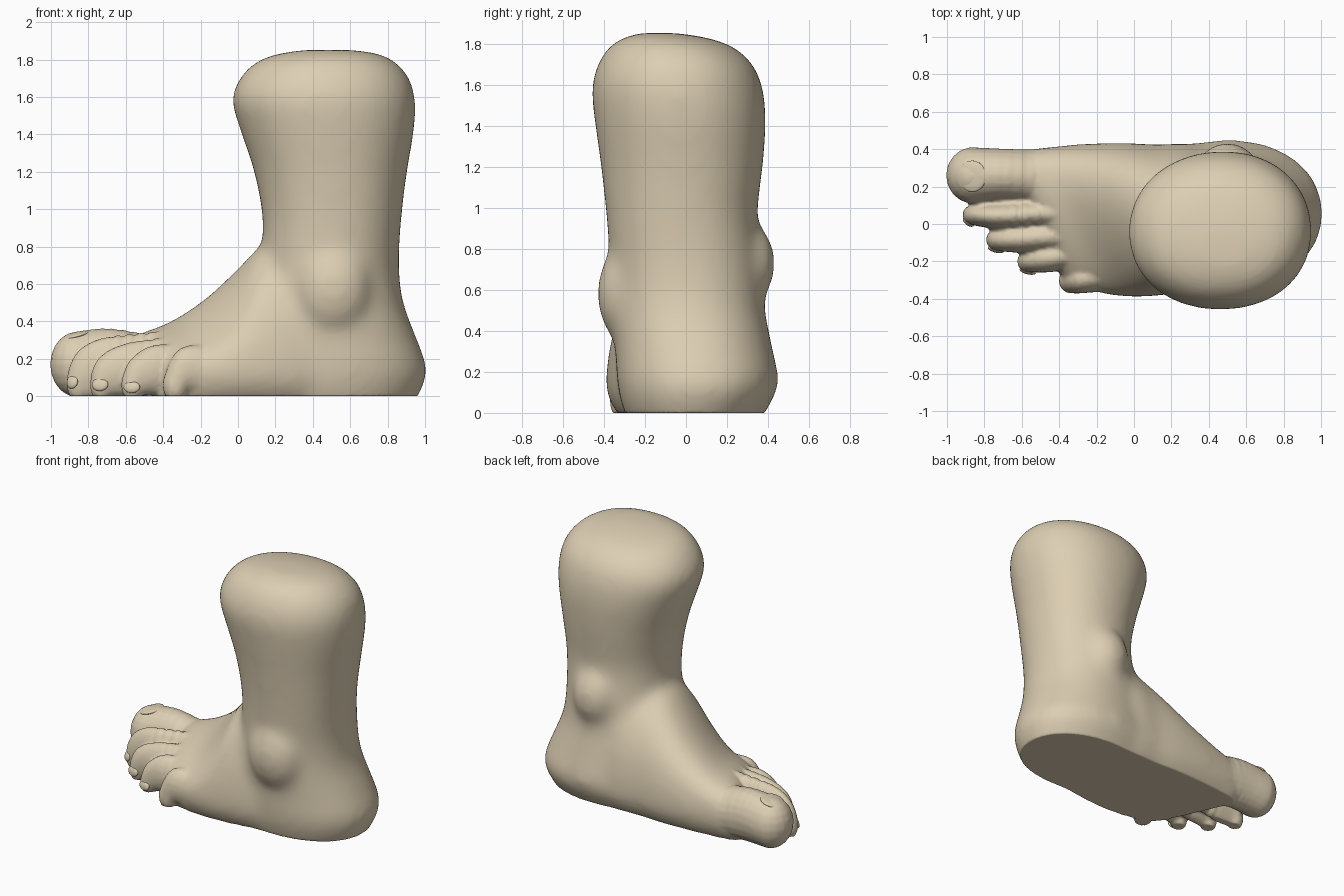
import bpy
from math import sin, cos, pi
from mathutils import Vector, Matrix

if "Cube" in bpy.data.objects:
    bpy.data.objects.remove(bpy.data.objects["Cube"])

tan = bpy.data.materials.new("tan_skin")
tan.diffuse_color = (.72, .62, .45, 1)
tan.use_nodes = True
tan.node_tree.nodes["Principled BSDF"].inputs["Base Color"].default_value = tan.diffuse_color


def catmull(rows, steps):
    """Smoothly interpolate a table of parameter rows."""
    out = []
    for i in range(len(rows) - 1):
        a, b, c, d = (rows[max(0, min(len(rows) - 1, i + k))] for k in (-1, 0, 1, 2))
        for s in range(steps):
            t = s / steps
            out.append([0.5 * (2*q + (r-p)*t + (2*p-5*q+4*r-w)*t*t + (3*q-p-3*r+w)*t**3)
                        for p, q, r, w in zip(a, b, c, d)])
    return out + [list(rows[-1])]


def spow(v, e):
    return (1 if v >= 0 else -1) * abs(v) ** e


def loft(verts, faces, rings):
    """Append a closed, capped skin over rings of points."""
    n, o, m = len(rings[0]), len(verts), len(rings)
    for r in rings:
        verts.extend(r)
    for j in range(m - 1):
        for i in range(n):
            a, b = o + j*n, o + (j+1)*n
            k = (i + 1) % n
            faces.append((a+i, a+k, b+k, b+i))
    faces.append(tuple(range(o + n - 1, o - 1, -1)))
    faces.append(tuple(range(o + (m-1)*n, o + m*n)))


def ellipsoid(verts, faces, c, r, n=18, m=11):
    rings = []
    for j in range(m):
        t = -pi/2 + pi * (j + .25) / (m - .5)
        rings.append([(c[0] + r[0]*cos(t)*cos(2*pi*i/n), c[1] + r[1]*cos(t)*sin(2*pi*i/n),
                       c[2] + r[2]*sin(t)) for i in range(n)])
    loft(verts, faces, rings)


def fuse(verts, faces, voxel, smooth):
    """Weld overlapping volumes into one skin, relax it, return its points and faces."""
    me = bpy.data.meshes.new("tmp")
    me.from_pydata(verts, [], faces)
    ob = bpy.data.objects.new("tmp", me)
    bpy.context.collection.objects.link(ob)
    r = ob.modifiers.new("remesh", 'REMESH')
    r.mode, r.voxel_size = 'VOXEL', voxel
    s = ob.modifiers.new("smooth", 'SMOOTH')
    s.factor, s.iterations = 0.5, smooth
    ev = ob.evaluated_get(bpy.context.evaluated_depsgraph_get()).data
    out = [tuple(v.co) for v in ev.vertices], [tuple(p.vertices) for p in ev.polygons]
    bpy.data.objects.remove(ob)
    return out


def finish(verts, faces, name):
    me = bpy.data.meshes.new(name)
    me.from_pydata(verts, [], faces)
    me.shade_smooth()
    me.materials.append(tan)
    bpy.context.collection.objects.link(bpy.data.objects.new(name, me))


N = 48
V, F = [], []

# Leg and heel: z, x front, x back, y min, y max
leg = [(-.20, .10, .84, -.20, .26), (.0, .02, .965, -.30, .385), (.14, .0, 1.012, -.335, .452),
       (.30, .03, .96, -.345, .425), (.50, .08, .885, -.365, .385), (.70, .12, .862, -.37, .37),
       (.95, .13, .875, -.388, .348), (1.2, .085, .905, -.415, .375), (1.42, .012, .942, -.445, .39),
       (1.58, -.033, .950, -.460, .375), (1.7, .008, .918, -.43, .325), (1.79, .10, .84, -.37, .22),
       (1.835, .23, .74, -.29, .07), (1.852, .36, .6, -.22, -.06)]
rings = []
for z, x0, x1, y0, y1 in catmull(leg, 5):
    rings.append([((x0+x1)/2 + (x1-x0)/2 * spow(cos(2*pi*i/N), .94),
                   (y0+y1)/2 + (y1-y0)/2 * spow(sin(2*pi*i/N), .94), z) for i in range(N)])
loft(V, F, rings)

# Instep and forefoot: x, slant of section, y min, y max, top z, ridge offset
foot = [(-.52, -.45, -.30, .36, .24, .10), (-.45, -.45, -.345, .39, .33, .13),
        (-.30, -.40, -.38, .412, .39, .13), (-.15, -.25, -.392, .43, .51, .10),
        (0, -.10, -.392, .435, .675, .05), (.12, 0, -.385, .425, .80, 0),
        (.3, 0, -.36, .43, .84, -.02), (.5, 0, -.30, .38, .6, 0)]
rings = []
for x, k, y0, y1, zt, sk in catmull(foot, 5):
    ring = []
    for i in range(N):
        c, s = cos(2*pi*i/N), sin(2*pi*i/N)
        y = (y0+y1)/2 + (y1-y0)/2 * c + sk * max(s, 0)**2
        z = .15 + ((zt - .15) * spow(s, .95) if s > 0 else .3 * s)
        ring.append((x + k*y, y, z))
    rings.append(ring)
loft(V, F, rings)

# Ankle bones
ellipsoid(V, F, (.51, -.30, .58), (.20, .135, .24))
ellipsoid(V, F, (.50, .29, .73), (.17, .15, .21))
V, F = fuse(V, F, .025, 32)

# Toes: x, y, z, radii x y z along each toe
toes = [
    [(-.40, .24, .14, .15, .16, .17), (-.68, .262, .18, .14, .142, .182), (-.86, .260, .17, .145, .152, .175)],
    [(-.42, .06, .19, .07, .08, .16), (-.69, .045, .155, .07, .075, .165),
     (-.81, .047, .125, .08, .062, .14), (-.853, .05, .07, .065, .056, .10)],
    [(-.36, -.06, .17, .07, .08, .15), (-.57, -.075, .145, .07, .08, .145),
     (-.69, -.083, .115, .08, .066, .12), (-.73, -.084, .06, .062, .060, .09)],
    [(-.26, -.15, .14, .07, .08, .14), (-.44, -.178, .14, .07, .08, .135),
     (-.53, -.194, .11, .07, .066, .11), (-.565, -.20, .06, .06, .060, .09)],
    [(-.15, -.27, .13, .08, .09, .14), (-.28, -.292, .14, .075, .080, .125),
     (-.335, -.304, .06, .068, .068, .10)]]
for toe in toes:
    for x, y, z, *r in catmull(toe, 5):
        ellipsoid(V, F, (x, y, z), r)
V, F = fuse(V, F, .014, 1)

# Flat sole: press everything below the ground onto it
V = [(x, y, max(z, 0)) for x, y, z in V]
finish(V, F, "foot")

# Toenails: name, centre, outward direction, half length, half width
nails = [("big_toe_nail", (-.865, .255, .325), (-.28, -.05, 1), .078, .085),
         ("second_toe_nail", (-.886, .010, .075), (-.6, -.8, .2), .035, .035),
         ("third_toe_nail", (-.738, -.136, .062), (-.25, -1, .2), .035, .045),
         ("fourth_toe_nail", (-.568, -.252, .048), (-.25, -1, .2), .032, .045)]
for name, c, d, l, w in nails:
    zax = Vector(d).normalized()
    ref = Vector((-1, 0, 0)) if zax.z > .8 else Vector((0, 0, 1))
    yax = zax.cross(ref).normalized()
    rot = Matrix((yax.cross(zax), yax, zax)).transposed()
    v, f = [], []
    ellipsoid(v, f, (0, 0, 0), (l, w, .016), 24, 12)
    finish([tuple(rot @ Vector(p) + Vector(c)) for p in v], f, name)
